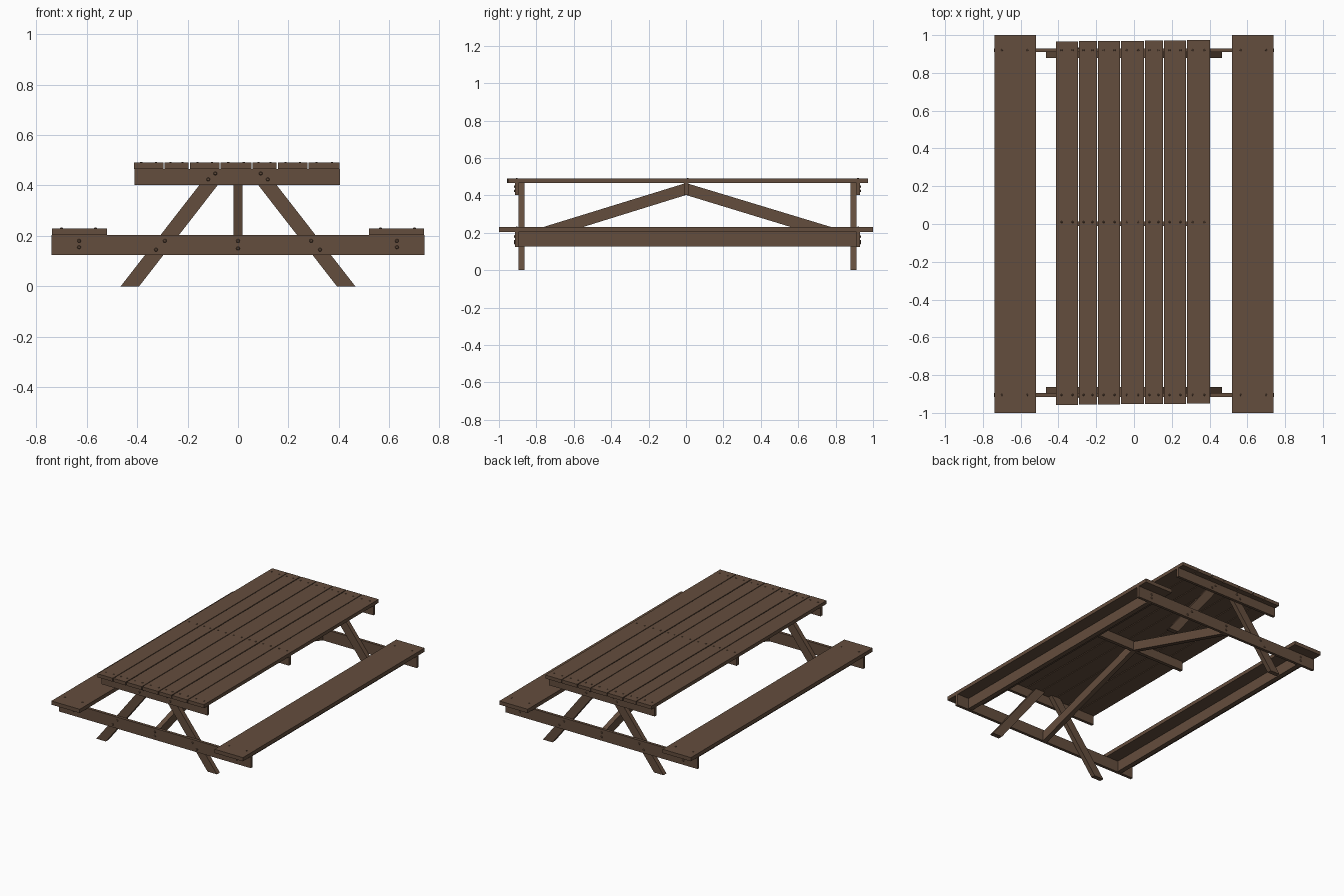
import bpy, bmesh
from mathutils import Vector, Matrix

if "Cube" in bpy.data.objects:
    bpy.data.objects.remove(bpy.data.objects["Cube"])


def material(name, rgb):
    m = bpy.data.materials.new(name)
    m.diffuse_color = (*rgb, 1)
    m.use_nodes = True
    m.node_tree.nodes["Principled BSDF"].inputs["Base Color"].default_value = m.diffuse_color
    return m


WOOD = material("brown stained wood", (0.127, 0.075, 0.047))


def finish(name, bm):
    bmesh.ops.recalc_face_normals(bm, faces=bm.faces)
    mesh = bpy.data.meshes.new(name)
    bm.to_mesh(mesh)
    bm.free()
    mesh.materials.append(WOOD)
    ob = bpy.data.objects.new(name, mesh)
    bpy.context.collection.objects.link(ob)
    return ob


def prism(name, points, push):
    """Extrude a flat outline along the vector push."""
    bm = bmesh.new()
    face = bm.faces.new([bm.verts.new(p) for p in points])
    ext = bmesh.ops.extrude_face_region(bm, geom=[face])
    verts = [g for g in ext["geom"] if isinstance(g, bmesh.types.BMVert)]
    bmesh.ops.translate(bm, verts=verts, vec=Vector(push))
    return finish(name, bm)


def board(name, x0, x1, y0, y1, z0, z1):
    return prism(name, [(x0, y0, z0), (x1, y0, z0), (x1, y1, z0), (x0, y1, z0)],
                 (0, 0, z1 - z0))


def studs(name, centres, axis, radius, depth):
    """Low fastener heads, all in one object."""
    bm = bmesh.new()
    turn = Vector((0, 0, 1)).rotation_difference(Vector(axis)).to_matrix().to_4x4()
    for c in centres:
        bmesh.ops.create_cone(bm, cap_ends=True, segments=8, radius1=radius,
                              radius2=radius * 0.6, depth=depth,
                              matrix=Matrix.Translation(c) @ turn)
    return finish(name, bm)


# table top planks
planks = [(-.413, -.296), (-.291, -.196), (-.190, -.074), (-.069, .053),
          (.058, .153), (.159, .275), (.280, .403)]
nails = []
for i, (a, b) in enumerate(planks):
    board("top_plank", a, b, -.957 + i * .001, .967 + i * .001, .466, .490)
    for y in (-.905, .01, .92):
        for t in (.25, .75):
            nails.append((a + (b - a) * t, y, .491))

# end frames: outer face, joint plane, inner leg face
frames = [("front", -.915, -.895, -.863), ("back", .930, .911, .879)]
for end, outer, joint, inner in frames:
    s = -1 if end == "front" else 1
    y0, y1 = sorted((outer, joint))
    board(end + "_cross_beam", -.74, .74, y0, y1, .124, .204)
    board(end + "_top_cleat", -.41, .405, y0, y1, .402, .466)
    bolts = [(0, .18), (0, .15)]
    for side in (-1, 1):
        # splayed leg, cut level at floor and top
        prism(end + "_leg", [(side * .465, joint, 0), (side * .392, joint, 0),
                             (side * .030, joint, .466), (side * .103, joint, .466)],
              (0, inner - joint, 0))
        bolts += [(side * x, z) for x, z in
                  ((.63, .18), (.63, .155), (.29, .18), (.325, .145),
                   (.09, .447), (.118, .424))]
    studs(end + "_bolts", [(x, outer + s * .002, z) for x, z in bolts],
          (0, s, 0), .008, .006)

# centre cleat under the top
board("centre_cleat", -.40, .40, -.010, .014, .402, .466)

# diagonal braces from the centre cleat down to each cross beam
for end, y in (("front", -.895), ("back", .911)):
    prism(end + "_brace", [(-.017, 0, .466), (-.017, 0, .402),
                           (-.017, y, .124), (-.017, y, .190)], (.034, 0, 0))

# bench seats and the stringers beneath them
for side, name in ((-1, "left"), (1, "right")):
    xs = sorted((side * .52, side * .738))
    board(name + "_seat", *xs, -1, 1, .204, .230)
    xs = sorted((side * .615, side * .648))
    board(name + "_stringer", *xs, -.895, .911, .128, .204)
    for x in (.565, .70):
        nails += [(side * x, y, .231) for y in (-.905, .92)]

# nail heads on top of planks and seats
studs("nail_heads", nails, (0, 0, 1), .006, .004)
